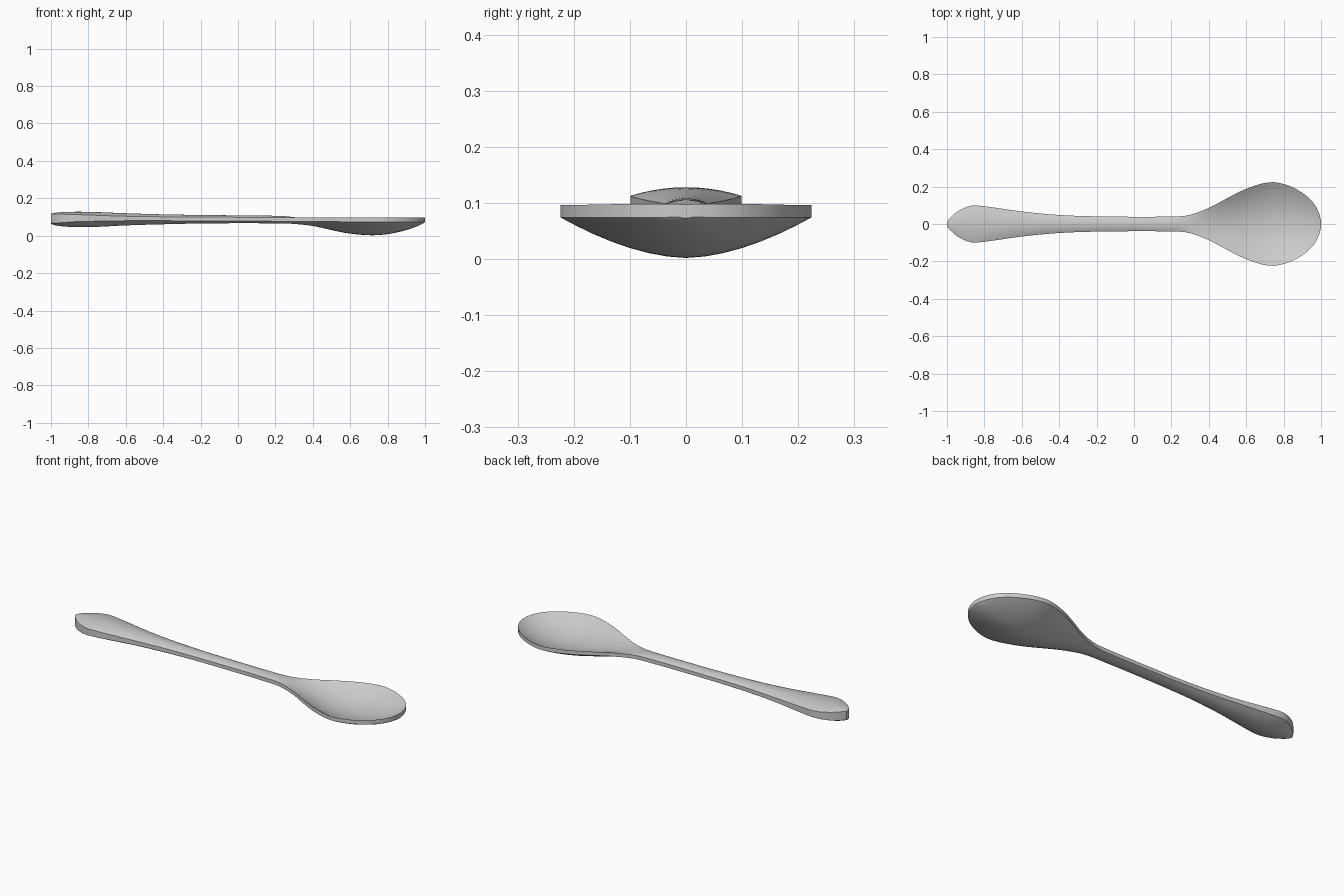
import bpy, bmesh

# Stations along the spoon: x, half width, top centre, top edge, lower edge, bottom centre
STATIONS = [
    (-1.00, 0.012, 0.117, 0.115, 0.068, 0.064),
    (-0.98, 0.036, 0.122, 0.116, 0.068, 0.056),
    (-0.94, 0.069, 0.126, 0.115, 0.070, 0.050),
    (-0.87, 0.098, 0.128, 0.113, 0.075, 0.046),
    (-0.78, 0.092, 0.127, 0.110, 0.077, 0.046),
    (-0.60, 0.067, 0.120, 0.104, 0.080, 0.055),
    (-0.40, 0.048, 0.114, 0.101, 0.080, 0.061),
    (-0.15, 0.040, 0.110, 0.099, 0.079, 0.066),
    (0.22, 0.040, 0.106, 0.098, 0.077, 0.066),
    (0.30, 0.049, 0.099, 0.097, 0.077, 0.063),
    (0.40, 0.086, 0.083, 0.096, 0.076, 0.052),
    (0.50, 0.139, 0.060, 0.096, 0.075, 0.030),
    (0.60, 0.188, 0.039, 0.096, 0.074, 0.011),
    (0.72, 0.223, 0.028, 0.096, 0.074, 0.002),
    (0.81, 0.211, 0.035, 0.096, 0.074, 0.010),
    (0.90, 0.167, 0.054, 0.097, 0.074, 0.030),
    (0.96, 0.112, 0.076, 0.098, 0.074, 0.051),
    (0.99, 0.057, 0.091, 0.098, 0.074, 0.066),
    (1.00, 0.014, 0.097, 0.098, 0.075, 0.073),
]
STEPS = (0, 0.15, 0.3, 0.45, 0.6, 0.75, 0.88, 1)


def slope(i, k):
    a, b = STATIONS[max(i - 1, 0)], STATIONS[min(i + 1, len(STATIONS) - 1)]
    return (b[k] - a[k]) / (b[0] - a[0])


def blend(i, t):
    # Smooth cubic between neighbouring stations
    a, b = STATIONS[i], STATIONS[i + 1]
    h = b[0] - a[0]
    row = [a[0] + h * t]
    for k in range(1, 6):
        row.append((2*t**3 - 3*t*t + 1) * a[k] + (t**3 - 2*t*t + t) * h * slope(i, k)
                   + (3*t*t - 2*t**3) * b[k] + (t**3 - t*t) * h * slope(i + 1, k))
    return row


def section(bm, row):
    x, w, top, edge, low, bottom = row
    upper = [(s * w, edge + (top - edge) * (1 - s ** 2)) for s in STEPS]
    lower = [(s * w, low + (bottom - low) * (1 - s ** 1.75)) for s in reversed(STEPS)]
    half = upper + lower
    loop = half + [(-y, z) for y, z in reversed(half[1:-1])]
    return [bm.verts.new((x, y, z)) for y, z in loop]


# Spoon body lofted from handle end to bowl tip
bm = bmesh.new()
rows = [blend(i, t / 3) for i in range(len(STATIONS) - 1) for t in range(3)]
rows.append(STATIONS[-1])
rings = [section(bm, r) for r in rows]
for a, b in zip(rings, rings[1:]):
    for j in range(len(a)):
        k = (j + 1) % len(a)
        bm.faces.new((a[j], a[k], b[k], b[j]))
bm.faces.new(rings[0])
bm.faces.new(rings[-1])
bmesh.ops.recalc_face_normals(bm, faces=bm.faces)

mesh = bpy.data.meshes.new("spoon")
bm.to_mesh(mesh)
bm.free()
spoon = bpy.data.objects.new("spoon", mesh)
bpy.context.collection.objects.link(spoon)
bpy.context.view_layer.objects.active = spoon
spoon.select_set(True)
bpy.ops.object.shade_smooth_by_angle(angle=0.6)
